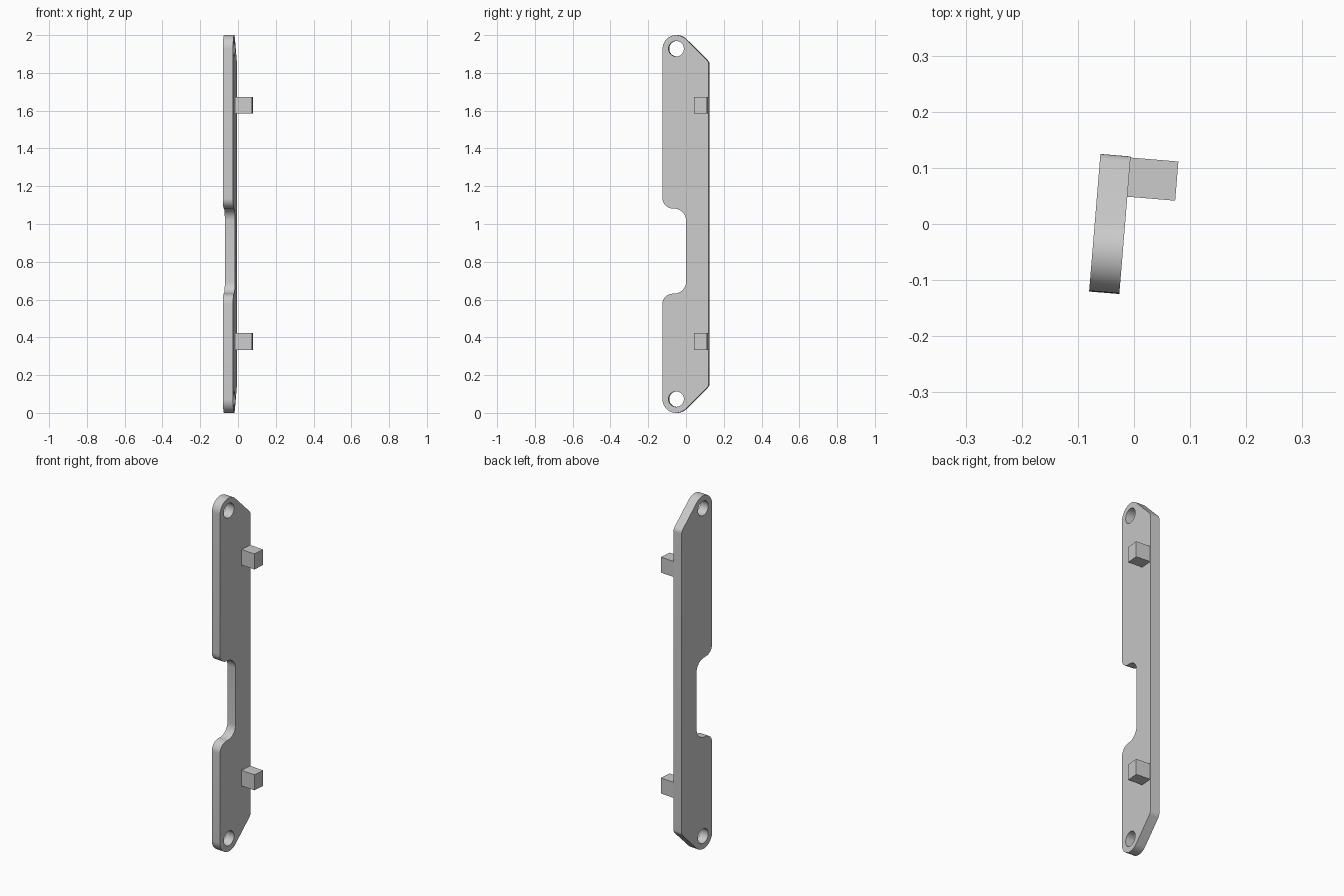
import bpy
from math import cos, sin, radians
from mathutils import Matrix, Vector

cube = bpy.data.objects.get("Cube")
if cube:
    bpy.data.objects.remove(cube)

# Colour
grey = bpy.data.materials.new("light grey")
grey.use_nodes = True
grey.diffuse_color = (0.6, 0.6, 0.6, 1)
grey.node_tree.nodes["Principled BSDF"].inputs["Base Color"].default_value = (0.6, 0.6, 0.6, 1)

# The whole bracket is turned slightly about the vertical
THICK = 0.054
TURN = Matrix.Translation((-0.043, 0, 0)) @ Matrix.Rotation(radians(-4.7), 4, 'Z')


def arc(y, z, r, start, end, n=10):
    angles = [radians(start + (end - start) * i / n) for i in range(n + 1)]
    return [(y + r * cos(a), z + r * sin(a)) for a in angles]


def finish(obj):
    obj.data.materials.clear()
    obj.data.materials.append(grey)
    bpy.ops.object.select_all(action='DESELECT')
    obj.select_set(True)
    bpy.context.view_layer.objects.active = obj
    bpy.ops.object.shade_smooth_by_angle(angle=radians(35))


# Plate outline: rounded ends, sloping back corners and a notch in the front edge
HOLES = [(-0.05, 1.928), (-0.05, 0.073)]
outline = (
    arc(0.093, 1.845, 0.03, 0, 45, 5)
    + arc(*HOLES[0], 0.072, 45, 180, 18)
    + arc(-0.068, 1.137, 0.055, 180, 270)
    + arc(-0.062, 1.017, 0.065, 90, 0)
    + arc(-0.062, 0.696, 0.065, 0, -90)
    + arc(-0.068, 0.576, 0.055, 90, 180)
    + arc(*HOLES[1], 0.073, 180, 315, 18)
    + arc(0.093, 0.155, 0.03, -45, 0, 5)
)
loops = [outline] + [arc(*h, 0.041, 0, 348.75, 31) for h in HOLES]

curve = bpy.data.curves.new("plate_profile", 'CURVE')
curve.dimensions = '2D'
curve.fill_mode = 'BOTH'
curve.extrude = THICK / 2
for loop in loops:
    spline = curve.splines.new('POLY')
    spline.points.add(len(loop) - 1)
    for point, (y, z) in zip(spline.points, loop):
        point.co = (y, z, 0, 1)
    spline.use_cyclic_u = True

plate = bpy.data.objects.new("plate", curve)
bpy.context.collection.objects.link(plate)
bpy.ops.object.select_all(action='DESELECT')
plate.select_set(True)
bpy.context.view_layer.objects.active = plate
bpy.ops.object.convert(target='MESH')
plate = bpy.context.view_layer.objects.active
plate.name = "plate"

# Weld the caps to the rim, then stand the plate upright
bpy.ops.object.mode_set(mode='EDIT')
bpy.ops.mesh.select_all(action='SELECT')
bpy.ops.mesh.remove_doubles(threshold=0.0001)
bpy.ops.mesh.normals_make_consistent(inside=False)
bpy.ops.object.mode_set(mode='OBJECT')
stand = Matrix(((0, 0, 1, 0), (1, 0, 0, 0), (0, 1, 0, 0), (0, 0, 0, 1)))
plate.data.transform(TURN @ stand)
finish(plate)

# Square pegs on the left face
for name, z in (("upper_peg", 1.628), ("lower_peg", 0.378)):
    bpy.ops.mesh.primitive_cube_add(size=1)
    peg = bpy.context.object
    peg.name = name
    size = Matrix.Diagonal(Vector((0.0925, 0.07, 0.088, 1)))
    peg.data.transform(TURN @ Matrix.Translation((0.0663, 0.086, z)) @ size)
    finish(peg)
